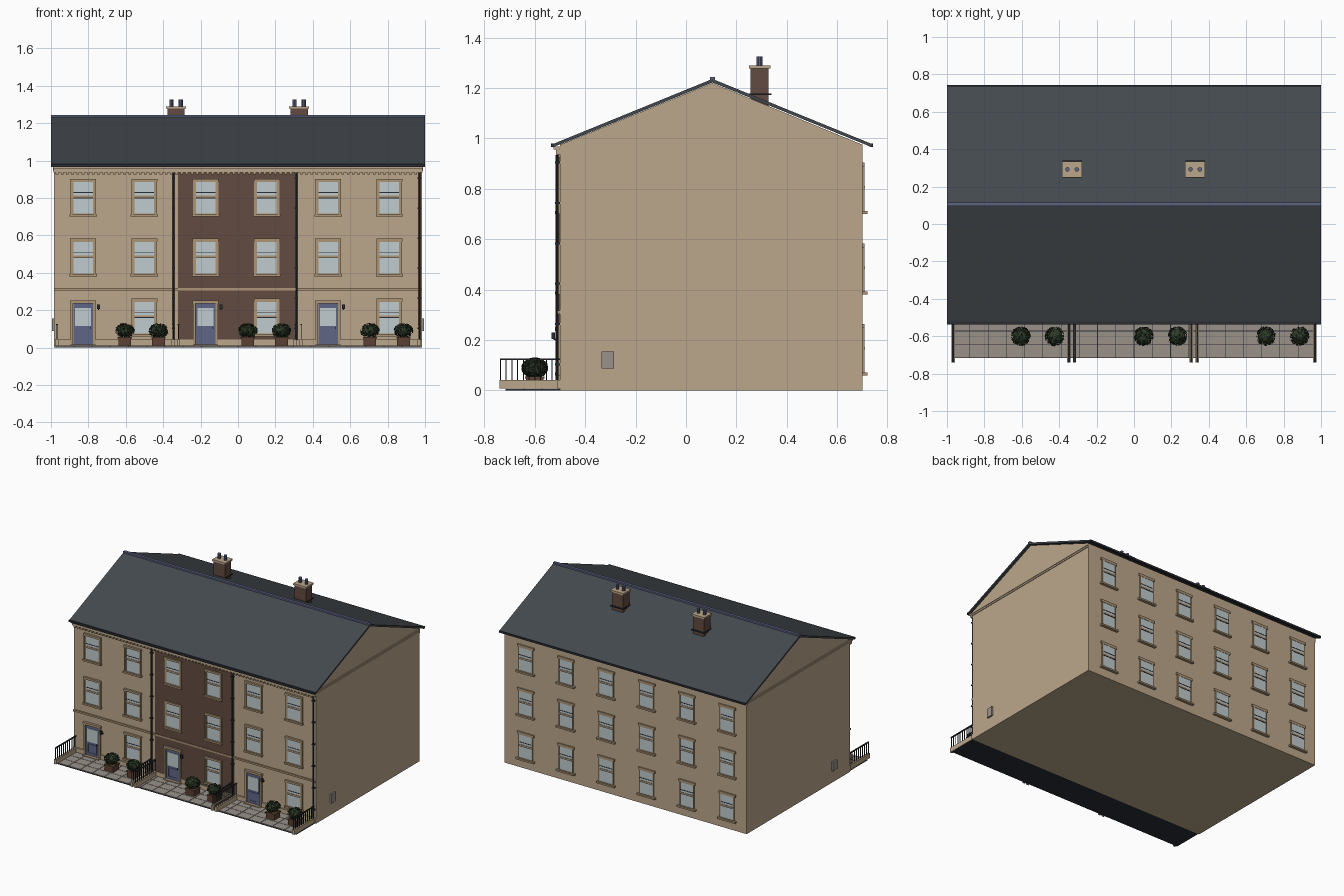
import bpy, bmesh, math, random
from mathutils import Matrix, Vector

random.seed(4)
if "Cube" in bpy.data.objects:
    bpy.data.objects.remove(bpy.data.objects["Cube"], do_unlink=True)


def material(name, r, g, b):
    lin = [((c / 255 + 0.055) / 1.055) ** 2.4 for c in (r, g, b)] + [1]
    m = bpy.data.materials.new(name)
    m.use_nodes = True
    m.diffuse_color = lin
    m.node_tree.nodes["Principled BSDF"].inputs["Base Color"].default_value = lin
    return m


WALL = material("sandstone wall", 188, 167, 139)
TRIM = material("stone trim", 172, 149, 118)
BRICK = material("brown brick", 98, 75, 65)
SLATE = material("roof slate", 67, 73, 78)
BLUE = material("slate blue", 96, 102, 134)
GLASS = material("window glass", 192, 203, 205)
METAL = material("dark metal", 42, 45, 52)
PAVING = material("grey paving", 152, 145, 137)
POT = material("planter brown", 92, 64, 50)
LEAF = material("leaf green", 46, 60, 40)


def finish(name, bm, mat):
    mesh = bpy.data.meshes.new(name)
    bm.to_mesh(mesh)
    bm.free()
    mesh.materials.append(mat)
    ob = bpy.data.objects.new(name, mesh)
    bpy.context.scene.collection.objects.link(ob)
    return ob


def boxes(name, mat, specs):
    """Join boxes given as (x0, x1, y0, y1, z0, z1)."""
    bm = bmesh.new()
    for x0, x1, y0, y1, z0, z1 in specs:
        place = Matrix.Translation(((x0 + x1) / 2, (y0 + y1) / 2, (z0 + z1) / 2))
        bmesh.ops.create_cube(bm, size=1, matrix=place @ Matrix.Diagonal((x1 - x0, y1 - y0, z1 - z0, 1)))
    return finish(name, bm, mat)


def prism(name, mat, profile, half):
    """Extrude a (y, z) profile along x."""
    bm = bmesh.new()
    face = bm.faces.new([bm.verts.new((-half, y, z)) for y, z in profile])
    out = bmesh.ops.extrude_face_region(bm, geom=[face])
    bmesh.ops.translate(bm, vec=(2 * half, 0, 0), verts=[v for v in out["geom"] if isinstance(v, bmesh.types.BMVert)])
    bmesh.ops.recalc_face_normals(bm, faces=bm.faces)
    return finish(name, bm, mat)


def cylinders(name, mat, specs):
    """Join upright cylinders given as (x, y, z0, z1, radius)."""
    bm = bmesh.new()
    for x, y, z0, z1, r in specs:
        bmesh.ops.create_cone(bm, cap_ends=True, segments=10, radius1=r, radius2=r, depth=z1 - z0,
                              matrix=Matrix.Translation((x, y, (z0 + z1) / 2)))
    return finish(name, bm, mat)


FRONT, BACK, RIDGE, W = -0.5, 0.7, 0.105, 0.983
COLUMNS = [-0.828 + 0.3275 * i for i in range(6)]
ROWS = [0.07, 0.39, 0.71]

# Main block and roof
prism("house_body", WALL, [(FRONT, 0), (BACK, 0), (BACK, 0.975), (RIDGE, 1.22), (FRONT, 0.975)], W)
prism("slate_roof", SLATE, [(-0.525, 0.966), (RIDGE, 1.222), (0.735, 0.966),
                            (0.735, 0.979), (RIDGE, 1.236), (-0.525, 0.979)], 1.0)
boxes("ridge_cap", BLUE, [(-1, 1, RIDGE - 0.01, RIDGE + 0.01, 1.232, 1.243)])
boxes("gutters", METAL, [(-1, 1, -0.536, -0.522, 0.966, 0.98), (-1, 1, 0.728, 0.742, 0.966, 0.98)])
boxes("brick_facade", BRICK, [(-0.322, 0.318, -0.505, FRONT, 0.01, 0.935)])

# Cornice, dentils, string course and plinth
boxes("cornice", WALL, [(-W - 0.007, W + 0.007, -0.525, FRONT, 0.956, 0.968),
                        (-W - 0.004, W + 0.004, -0.515, FRONT, 0.937, 0.956)]
      + [(s * W - 0.005, s * W + 0.005, FRONT, BACK, z, z + 0.011) for s in (-1, 1) for z in (0.946, 0.961)])
boxes("dentils", TRIM, [(x, x + 0.014, -0.514, FRONT, 0.924, 0.938)
                        for x in (-0.975 + 0.0278 * i for i in range(70))])
boxes("string_course", TRIM, [(-W, W, -0.509, FRONT, 0.304, 0.317)])
plinth = []
edges = [-W] + [x + s * 0.066 for x in COLUMNS[::2] for s in (-1, 1)] + [W]
for a, b in zip(edges[::2], edges[1::2]):
    plinth.append((a, b, -0.51, FRONT, 0.008, 0.042))
boxes("plinth", WALL, plinth)


def ring(x, half, y0, y1, z0, z1, t):
    """Four strips around a rectangular opening."""
    return [(x - half, x - half + t, y0, y1, z0, z1), (x + half - t, x + half, y0, y1, z0, z1),
            (x - half + t, x + half - t, y0, y1, z1 - t, z1), (x - half + t, x + half - t, y0, y1, z0, z0 + t)]


# Windows on both long sides
surrounds, sashes, panes, shadows = [], [], [], []
for wall, out in ((FRONT, -1), (BACK, 1)):
    def span(a, b):
        return tuple(sorted((wall + out * a, wall + out * b)))
    for r, z in enumerate(ROWS):
        for c, x in enumerate(COLUMNS):
            front = out < 0
            if front and r == 0 and c % 2 == 0:
                continue
            z0, z1 = z, z + 0.18
            panes.append((x - 0.055, x + 0.055, *span(0, 0.007), z0, z1))
            sashes += ring(x, 0.058, *span(0, 0.009), z0, z1, 0.006)
            sashes.append((x - 0.055, x + 0.055, *span(0, 0.01), z0 + 0.092, z0 + 0.102))
            shadows += [(x - 0.055, x + 0.055, *span(0, 0.009), z0 + h, z0 + h + 0.004) for h in (0.088, 0.117)]
            if front:
                surrounds += [(x + s * 0.063 - 0.005, x + s * 0.063 + 0.005, *span(0, 0.013), z0, z1) for s in (-1, 1)]
                surrounds.append((x - 0.07, x + 0.07, *span(0, 0.015), z1 - 0.003, z1 + 0.012))
                surrounds.append((x - 0.073, x + 0.073, *span(0, 0.02), z0 - 0.01, z0 + 0.002))
            else:
                surrounds.append((x - 0.068, x + 0.068, *span(0, 0.009), z1 - 0.003, z1 + 0.014))
                surrounds.append((x - 0.073, x + 0.073, *span(0, 0.02), z0 - 0.01, z0 + 0.002))
boxes("window_surrounds", TRIM, surrounds)
boxes("window_sashes", TRIM, sashes)
boxes("window_panes", GLASS, panes)
boxes("sash_lines", METAL, shadows)

# Doors with glazed tops, surrounds and lanterns
doors, door_glass, door_stone, lamps, knobs = [], [], [], [], []
for x in COLUMNS[::2]:
    doors.append((x - 0.052, x + 0.052, -0.508, FRONT, 0.012, 0.235))
    doors += ring(x, 0.038, -0.511, -0.506, 0.03, 0.1, 0.006)
    door_glass.append((x - 0.043, x + 0.043, -0.511, -0.506, 0.115, 0.212))
    door_stone += [(x + s * 0.06 - 0.007, x + s * 0.06 + 0.007, -0.516, FRONT, 0.01, 0.24) for s in (-1, 1)]
    door_stone.append((x - 0.07, x + 0.07, -0.519, FRONT, 0.236, 0.252))
    door_stone.append((x - 0.067, x + 0.067, -0.53, FRONT, 0.008, 0.015))
    lamps += [(x + 0.075, x + 0.09, -0.534, -0.52, 0.205, 0.23),
              (x + 0.08, x + 0.085, -0.525, FRONT, 0.2, 0.206)]
    knobs.append((x + 0.036, x + 0.042, -0.515, -0.506, 0.1, 0.11))
boxes("front_doors", BLUE, doors)
boxes("door_glass", GLASS, door_glass)
boxes("door_surrounds", TRIM, door_stone)
boxes("door_lanterns", METAL, lamps)
boxes("door_knobs", METAL, knobs)

# Rainwater pipes with hoppers and brackets
PIPES = (-0.345, 0.312, 0.97)
cylinders("downpipes", METAL, [(x, -0.511, 0.04, 0.935, 0.006) for x in PIPES])
boxes("pipe_fittings", METAL, [(x - 0.009, x + 0.009, -0.519, FRONT, z, z + 0.008)
                               for x in PIPES for z in (0.1, 0.26, 0.42, 0.58, 0.74, 0.9)])
boxes("meter_boxes", PAVING, [(s * 0.989 - 0.006, s * 0.989 + 0.006, -0.335, -0.285, 0.088, 0.155) for s in (-1, 1)])

# Chimneys
for name, x in (("right", -0.331), ("left", 0.327)):
    y = 0.292
    boxes(name + "_chimney_stack", BRICK, [(x - 0.046, x + 0.046, y - 0.036, y + 0.036, 1.12, 1.28)])
    boxes(name + "_chimney_cap", WALL, [(x - 0.053, x + 0.053, y - 0.043, y + 0.043, 1.277, 1.29)])
    boxes(name + "_chimney_flashing", METAL, [(x - 0.052, x + 0.052, y - 0.048, y + 0.048, 1.172, 1.178)])
    cylinders(name + "_chimney_pots", BLUE, [(x + s * 0.025, y, 1.288, 1.325, 0.012) for s in (-1, 1)])

# Paved forecourt
boxes("paving_bed", METAL, [(-0.975, 0.975, -0.716, FRONT, 0, 0.006)])
boxes("paving_slabs", PAVING, [(-0.975 + 0.0975 * i + 0.0015, -0.975 + 0.0975 * (i + 1) - 0.0015,
                                -0.716 + 0.072 * j + 0.0015, -0.716 + 0.072 * (j + 1) - 0.0015, 0.004, 0.01)
                               for i in range(20) for j in range(3)])

# Kerbs and railings between the plots
kerbs, rails = [], []
for x in (-0.967, -0.348, -0.318, 0.306, 0.338, 0.967):
    kerbs.append((x - 0.009, x + 0.009, -0.74, FRONT, 0.008, 0.042))
    rails.append((x - 0.005, x + 0.005, -0.738, FRONT, 0.121, 0.127))
    for i in range(11):
        y = -0.736 + 0.0228 * i
        rails.append((x - 0.0025, x + 0.0025, y - 0.002, y + 0.002, 0.04, 0.123))
boxes("kerbs", WALL, kerbs)
boxes("railings", METAL, rails)

# Planters with leafy shrubs
SPOTS = [c + d for c in (-0.515, 0.142, 0.795) for d in (-0.09, 0.09)]
boxes("planters", POT, [(x - 0.034, x + 0.034, -0.634, -0.566, 0.01, 0.05) for x in SPOTS]
      + [(x - 0.038, x + 0.038, -0.638, -0.562, 0.047, 0.056) for x in SPOTS])
bm = bmesh.new()
for x in SPOTS:
    centre = Matrix.Translation((x, -0.6, 0.09))
    bmesh.ops.create_icosphere(bm, subdivisions=2, radius=1,
                               matrix=centre @ Matrix.Diagonal((0.043, 0.043, 0.032, 1)))
    for i in range(220):
        d = Vector([random.gauss(0, 1) for _ in range(3)]).normalized()
        tilt = (d + Vector([random.uniform(-0.8, 0.8) for _ in range(3)])).to_track_quat("Z", "Y")
        spot = Matrix.Translation((d.x * 0.049, d.y * 0.049, d.z * 0.037))
        bmesh.ops.create_grid(bm, x_segments=1, y_segments=1, size=0.005,
                              matrix=centre @ spot @ tilt.to_matrix().to_4x4())
finish("shrubs", bm, LEAF)
